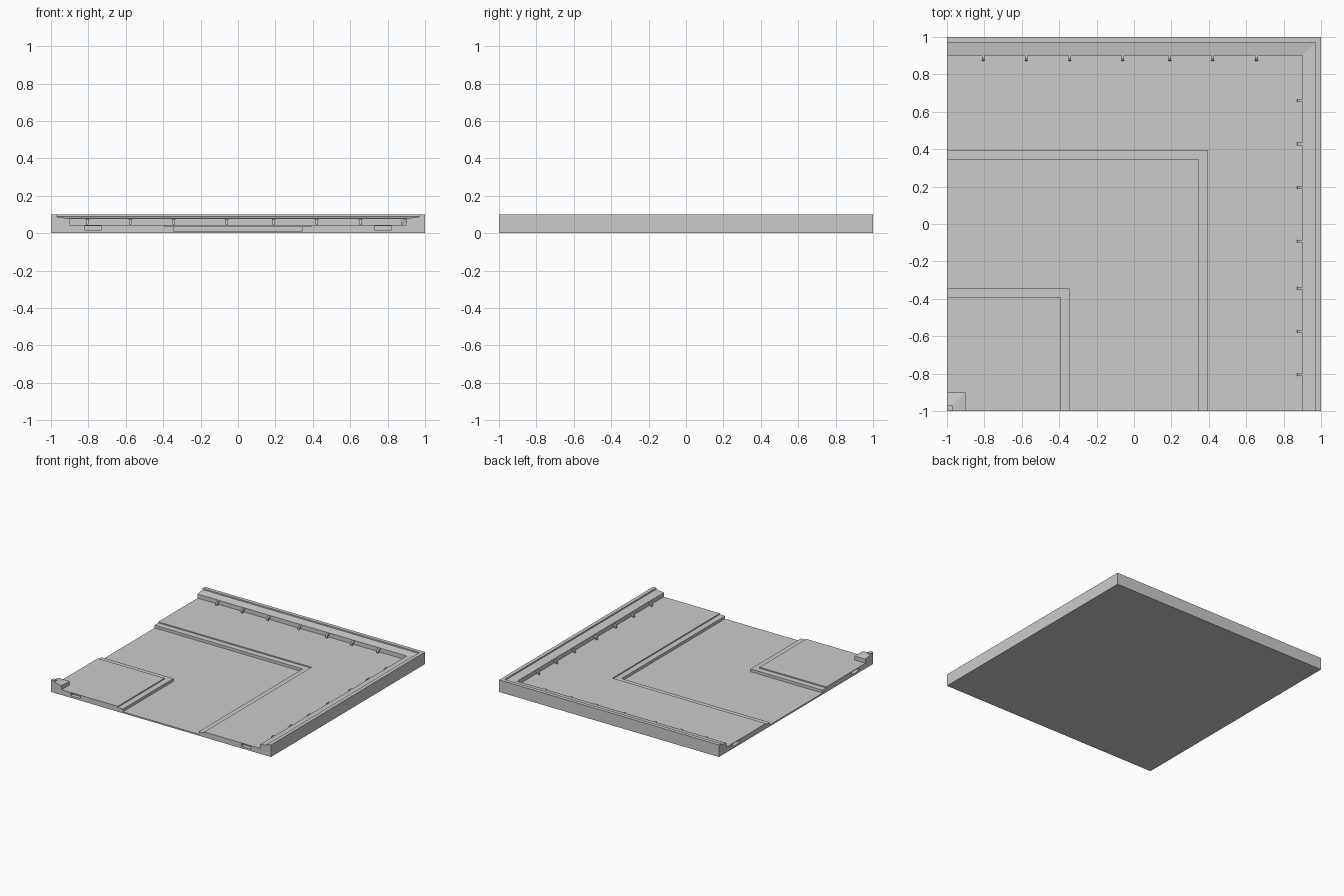
import bpy, bmesh
from mathutils import Vector, Matrix

if "Cube" in bpy.data.objects:
    bpy.data.objects.remove(bpy.data.objects["Cube"])


def make_object(name, bm):
    bmesh.ops.recalc_face_normals(bm, faces=bm.faces[:])
    mesh = bpy.data.meshes.new(name)
    bm.to_mesh(mesh)
    bm.free()
    obj = bpy.data.objects.new(name, mesh)
    bpy.context.collection.objects.link(obj)
    return obj


def add_box(bm, lo, hi):
    lo, hi = Vector(lo), Vector(hi)
    size = hi - lo
    bmesh.ops.create_cube(bm, size=1, matrix=Matrix.Translation((lo + hi) / 2)
                          @ Matrix.Diagonal((size.x, size.y, size.z, 1)))


def add_prism(bm, profile, place, half_width):
    # extrudes a (distance, height) outline sideways
    a, b = [[bm.verts.new(place(d, s, z)) for d, z in profile]
            for s in (-half_width, half_width)]
    bm.faces.new(a)
    bm.faces.new(b[::-1])
    n = len(profile)
    for i in range(n):
        j = (i + 1) % n
        bm.faces.new((a[i], b[i], b[j], a[j]))


# Tile body: symmetric channel section carried around a square corner
half = [(0.345, 0.012), (0.345, 0.035), (0.393, 0.035), (0.393, 0.044),
        (0.902, 0.044), (0.902, 0.078), (0.97, 0.088), (0.97, 0.099), (1.0, 0.099)]
section = [(-d, z) for d, z in reversed(half)] + half

bm = bmesh.new()
start = bm.verts.new((-1, -1, section[0][1]))
rows = [(start, start, start)]
for d, z in section[1:] + [(1.0, 0.0)]:
    rows.append(tuple(bm.verts.new(p) for p in ((-1, d, z), (d, d, z), (d, -1, z))))
bottom = bm.verts.new((-1, -1, 0))
for r0, r1 in zip(rows, rows[1:]):
    for k in (0, 1):
        loop = list(dict.fromkeys((r0[k], r0[k + 1], r1[k + 1], r1[k])))
        bm.faces.new(loop)
bm.faces.new([r[2] for r in rows] + [bottom])
bm.faces.new([r[0] for r in rows] + [bottom])
bm.faces.new((bottom,) + rows[-1])
tile = make_object("corner_tile", bm)

# Shallow connector sockets in the two open ends
bm = bmesh.new()
for c in (-0.775, 0.775):
    add_box(bm, (c - 0.045, -1.05, 0.016), (c + 0.045, -0.97, 0.039))
    add_box(bm, (-1.05, c - 0.045, 0.016), (-0.97, c + 0.045, 0.039))
cutter = make_object("socket_cutter", bm)
cutter.hide_render = True
cutter.hide_viewport = True
cutter.display_type = 'WIRE'
mod = tile.modifiers.new("sockets", 'BOOLEAN')
mod.operation = 'DIFFERENCE'
mod.solver = 'EXACT'
mod.object = cutter

# Small bent hooks along the two tall walls
hook = [(0.91, 0.076), (0.888, 0.076), (0.876, 0.068), (0.871, 0.058), (0.871, 0.046),
        (0.883, 0.046), (0.884, 0.056), (0.892, 0.062), (0.91, 0.062)]
back_spots = (-0.807, -0.577, -0.343, -0.06, 0.191, 0.421, 0.655)
right_spots = (-0.807, -0.573, -0.343, -0.092, 0.194, 0.428, 0.659)

bm = bmesh.new()
for c in back_spots:
    add_prism(bm, hook, lambda d, s, z: (c + s, d, z), 0.007)
make_object("back_wall_hooks", bm)

bm = bmesh.new()
for c in right_spots:
    add_prism(bm, hook, lambda d, s, z: (d, c + s, z), 0.007)
make_object("right_wall_hooks", bm)
